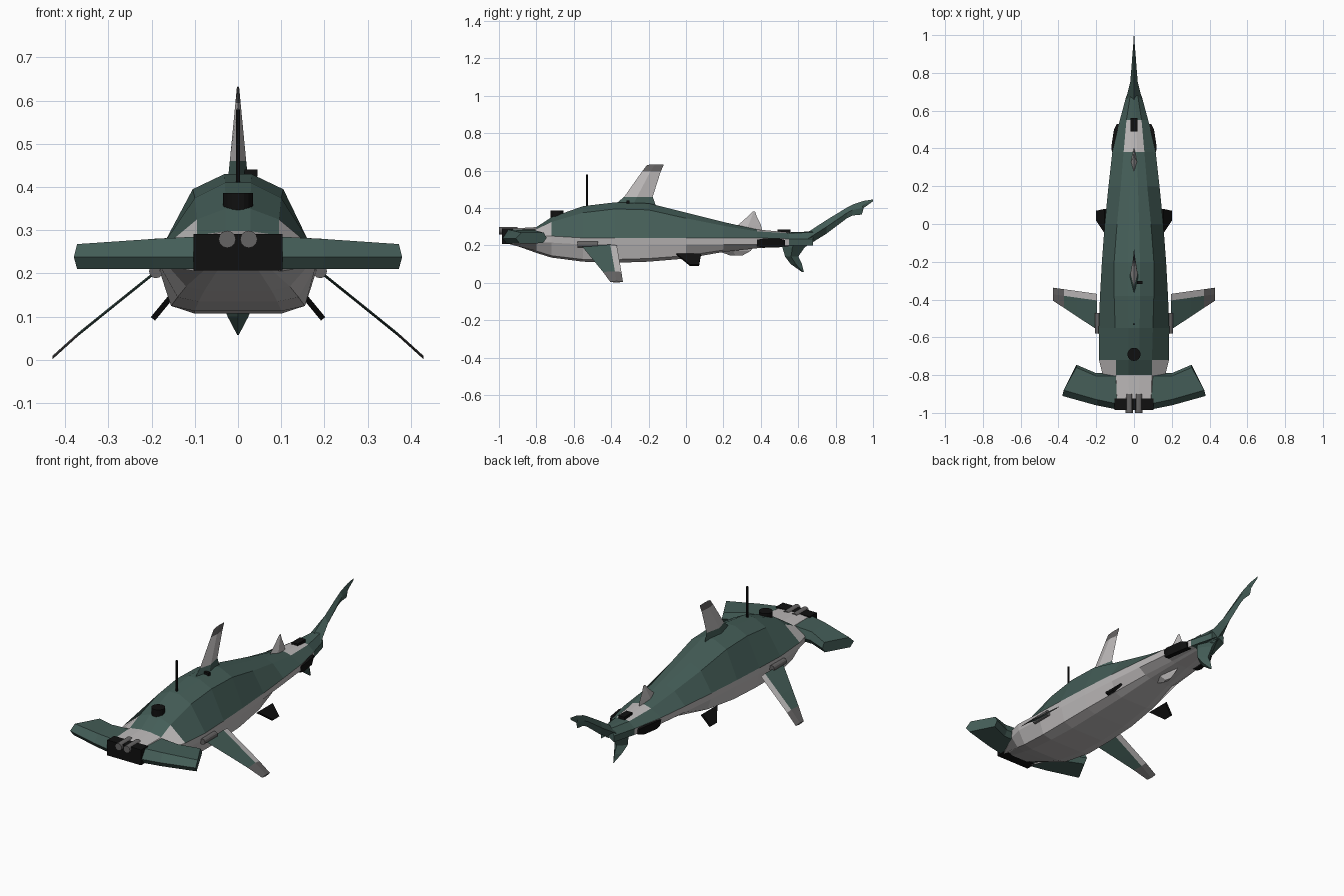
import bpy
import bmesh
from mathutils import Vector

cube = bpy.data.objects.get("Cube")
if cube:
    bpy.data.objects.remove(cube)


def material(name, r, g, b):
    mat = bpy.data.materials.new(name)
    mat.use_nodes = True
    mat.diffuse_color = (r, g, b, 1)
    shader = mat.node_tree.nodes["Principled BSDF"]
    shader.inputs["Base Color"].default_value = (r, g, b, 1)
    shader.inputs["Roughness"].default_value = 0.8
    return mat


GREEN = material("deep green", 0.058, 0.11, 0.096)
WHITE = material("pale grey", 0.51, 0.49, 0.49)
GREY = material("mid grey", 0.13, 0.125, 0.125)
BLACK = material("black", 0.005, 0.005, 0.005)


def finish(name, bm, mats, rule=None):
    """Turn a bmesh into an object, colouring faces by rule(centre)."""
    bmesh.ops.remove_doubles(bm, verts=bm.verts, dist=0.0001)
    bmesh.ops.recalc_face_normals(bm, faces=bm.faces)
    if rule:
        for face in bm.faces:
            face.material_index = rule(face.calc_center_median())
    mesh = bpy.data.meshes.new(name)
    bm.to_mesh(mesh)
    bm.free()
    for mat in mats:
        mesh.materials.append(mat)
    obj = bpy.data.objects.new(name, mesh)
    bpy.context.collection.objects.link(obj)
    return obj


def loft(name, rings, mats, rule=None):
    """Skin a list of equal-sized rings and cap both ends."""
    bm = bmesh.new()
    loops = [[bm.verts.new(p) for p in ring] for ring in rings]
    n = len(loops[0])
    for a, b in zip(loops, loops[1:]):
        for i in range(n):
            j = (i + 1) % n
            bm.faces.new((a[i], a[j], b[j], b[i]))
    bm.faces.new(loops[0])
    bm.faces.new(loops[-1])
    return finish(name, bm, mats, rule)


def mirror(obj):
    mod = obj.modifiers.new("Mirror", "MIRROR")
    mod.use_axis[0] = True
    mod.use_clip = True
    return obj


def box(name, centre, size, mat):
    bm = bmesh.new()
    bmesh.ops.create_cube(bm, size=1)
    for v in bm.verts:
        v.co = Vector(v.co * Vector(size)) + Vector(centre)
    return finish(name, bm, [mat])


def rod(name, start, end, radius, mat, sides=12):
    start, end = Vector(start), Vector(end)
    bm = bmesh.new()
    bmesh.ops.create_cone(bm, cap_ends=True, segments=sides, radius1=radius,
                          radius2=radius, depth=(end - start).length)
    turn = (end - start).to_track_quat("Z", "Y")
    for v in bm.verts:
        v.co = turn @ v.co + (start + end) / 2
    return finish(name, bm, [mat])


def blade(name, rows, mats, rule=None):
    """Upright fin from rows of (z, front y, back y, half thickness)."""
    rings = []
    for z, front, back, t in rows:
        mid = front * 0.55 + back * 0.45
        rings.append([(0, front, z), (t, mid, z), (0, back, z), (-t, mid, z)])
    return loft(name, rings, mats, rule)


# Hull: y, top, shoulder x and z, side x and z, belly x and z, keel
stations = [
    (-.94, .29, .09, .285, .1, .24, .07, .215, .21),
    (-.8, .298, .095, .288, .165, .25, .12, .17, .16),
    (-.72, .35, .095, .325, .185, .25, .14, .145, .135),
    (-.55, .41, .1, .375, .187, .24, .155, .125, .113),
    (-.38, .43, .105, .395, .18, .24, .155, .125, .107),
    (-.2, .425, .105, .39, .17, .24, .15, .13, .113),
    (0, .375, .09, .345, .155, .24, .13, .145, .13),
    (.2, .325, .07, .305, .135, .24, .09, .175, .165),
    (.38, .285, .055, .275, .115, .24, .06, .19, .185),
    (.55, .27, .04, .265, .075, .235, .04, .2, .195),
    (.68, .275, .02, .27, .04, .235, .01, .22, .215),
]
hull_rings = []
for y, top, sx, sz, wx, wz, bx, bz, keel in stations:
    half = [(sx * .3, top), (sx, sz), (wx, wz), (wx * .97, wz - .035),
            (bx, bz), (bx * .65, keel)]
    both = half + [(-x, z) for x, z in reversed(half)]
    hull_rings.append([(x, y, z) for x, z in both])


def hull_colour(c):
    if c.y > .55:
        return 0
    if c.z < .238 or c.y < -.8:
        return 1
    if abs(c.x) < .06:
        return 1 if c.y > .4 else 0
    return 1 if c.y < -.74 and abs(c.x) > .1 else 0


loft("hull", hull_rings, [GREEN, WHITE], hull_colour)

# Wide head foil: centre to swept tip
head = []
for front_x, back_x, front, back, top in [
        (0, 0, -.965, -.79, .28), (.1, .1, -.98, -.79, .285),
        (.2, .2, -.96, -.79, .28), (.38, .305, -.91, -.745, .268)]:
    head.append([(front_x, front, .238), (front_x - .02 * front_x, front + .03, top),
                 (back_x, back - .015, top), (back_x, back, .24),
                 (back_x, back - .02, .212), (front_x * .98, front + .02, .21)])
mirror(loft("head_foil", head, [GREEN]))
box("nose_block", (0, -.955, .249), (.205, .06, .084), BLACK)
for side, label in ((1, "left"), (-1, "right")):
    rod(label + "_nose_tube", (side * .025, -1, .279), (side * .025, -.9, .279), .02, GREY)

# Deck fittings
rod("deck_hatch", (0, -.69, .33), (0, -.69, .386), .035, BLACK, 16)
rod("antenna", (0, -.53, .4), (0, -.53, .58), .005, BLACK, 6)
box("deck_sensor", (.03, -.31, .433), (.03, .015, .016), BLACK)

# Upright fins
blade("dorsal_fin",
      [(.41, -.39, -.16, .024), (.46, -.33, -.178, .019), (.595, -.235, -.135, .006),
       (.628, -.21, -.12, .003), (.633, -.19, -.12, .001)],
      [GREEN, WHITE, GREY], lambda c: 0 if c.z < .46 else 1 if c.z < .6 else 2)
blade("second_dorsal_fin",
      [(.27, .24, .41, .02), (.31, .28, .4, .013), (.35, .325, .38, .007),
       (.38, .355, .37, .002)], [WHITE])
blade("anal_fin",
      [(.2, .1, .37, .045), (.17, .17, .345, .03), (.145, .24, .3, .008)], [WHITE])

# Tail: rising upper lobe and short lower lobe
upper = []
for y, low, high, t in [(.53, .2, .268, .075), (.65, .2, .27, .045), (.75, .262, .335, .02),
                        (.86, .345, .402, .011), (.89, .36, .418, .009),
                        (.94, .365, .435, .005), (.95, .4, .438, .004), (1, .436, .446, .001)]:
    mid = (low + high) / 2
    upper.append([(0, y, high), (t, y, mid), (0, y, low), (-t, y, mid)])
loft("tail_upper_lobe", upper, [GREEN])
blade("tail_lower_lobe",
      [(.235, .5, .7, .055), (.19, .515, .635, .05), (.14, .53, .6, .04),
       (.1, .56, .62, .024), (.058, .62, .63, .002)], [GREEN])
box("tail_deck_box", (0, .525, .268), (.036, .07, .035), BLACK)

# Paired side fins: flat panels skinned between leading and trailing edges
cuts = [(0, .2), (.45, .115), (.75, .058), (1, .005)]
fin = []
for t, z in cuts:
    x = .195 + .235 * t
    lead, trail = -.56 + .155 * t, -.37 + .033 * t
    edge = max(trail - .035, lead)
    fin.append([(x, lead, z), (x, edge, z + .004), (x, trail, z),
                (x, edge, z - .004)])


def fin_colour(c):
    if c.x > .37:
        return 2
    return 1 if c.y > -.405 + .12 * (c.x - .2) else 0


mirror(loft("pectoral_fins", fin, [GREEN, WHITE, GREY], fin_colour))
mirror(rod("pectoral_hinges", (.19, -.58, .205), (.19, -.47, .205), .016, GREY))

pelvic = []
for x, z, front, back in [(.15, .152, -.05, .08), (.197, .095, .02, .07)]:
    pelvic.append([(x - .005, front, z - .004), (x + .005, front, z + .004),
                   (x + .005, back, z + .004), (x - .005, back, z - .004)])
mirror(loft("pelvic_fins", pelvic, [BLACK]))

# Side thruster pods beside the tail root
pod = []
for y, x, h in [(.38, .103, .018), (.41, .106, .023), (.5, .092, .023), (.53, .077, .016)]:
    pod.append([(x - .02, y, .213 - h), (x + .006, y, .213 - h),
                (x + .014, y, .213 + h), (x - .02, y, .213 + h)])
mirror(loft("side_thrusters", pod, [BLACK]))
